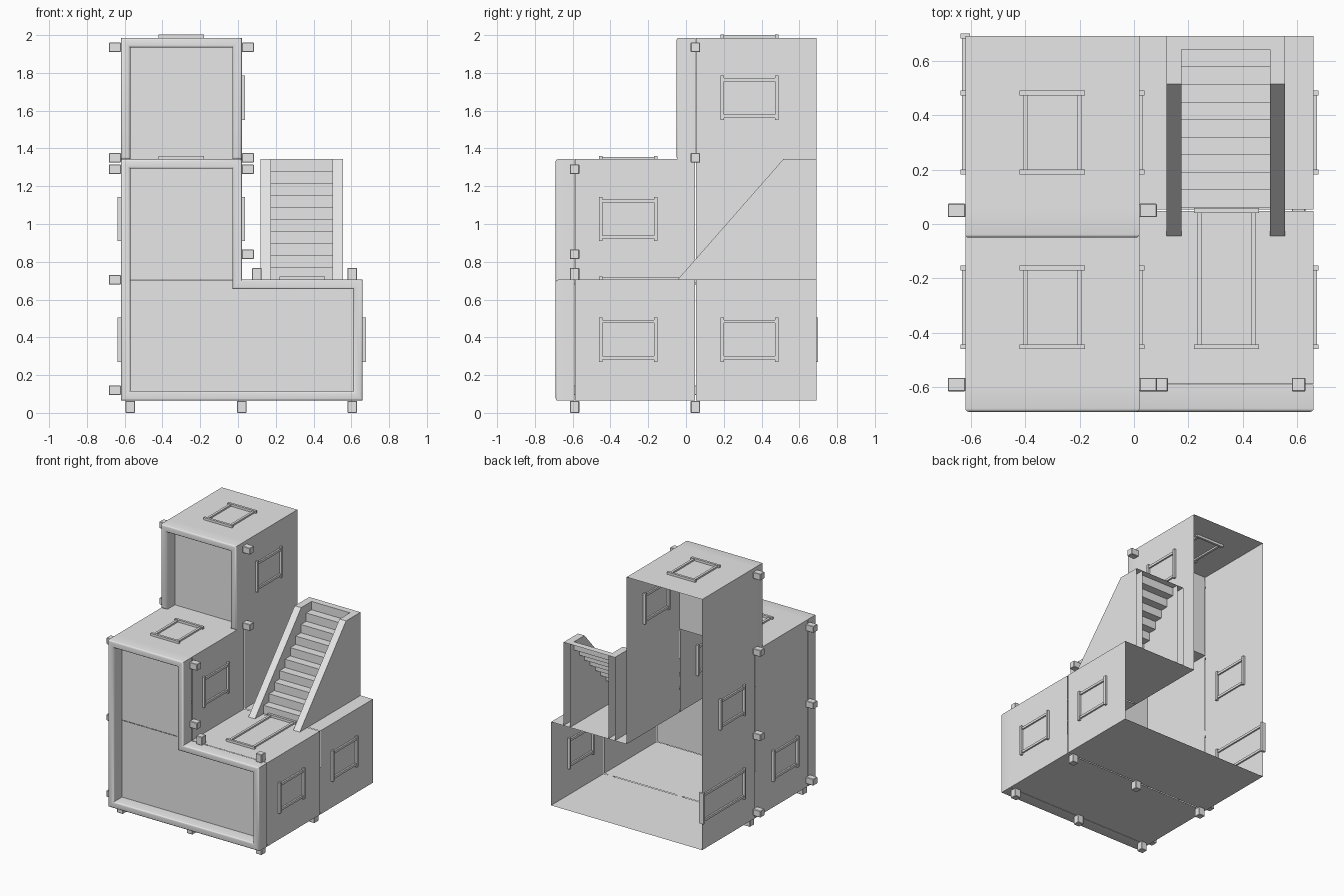
import bpy, bmesh, math
from mathutils import Vector

cube = bpy.data.objects.get("Cube")
if cube:
    bpy.data.objects.remove(cube, do_unlink=True)

grey = bpy.data.materials.new("plain grey")
grey.use_nodes = True
grey.diffuse_color = (0.8, 0.8, 0.8, 1)
grey.node_tree.nodes["Principled BSDF"].inputs["Base Color"].default_value = (0.8, 0.8, 0.8, 1)

# Shared layout: side planes, storey levels and depth lines
LEFT, MID, RIGHT = -0.62, 0.02, 0.66
Z0, Z1, Z2, Z3 = 0.065, 0.705, 1.343, 1.985
FRONT, PANEL, SPLIT, BACK = -0.69, -0.59, 0.05, 0.69
GAP, BEAM = 0.003, 0.05


def finish(name, bm):
    mesh = bpy.data.meshes.new(name)
    bm.to_mesh(mesh)
    bm.free()
    mesh.materials.append(grey)
    obj = bpy.data.objects.new(name, mesh)
    bpy.context.collection.objects.link(obj)
    return obj


def sheet(name, axis, pos, a, b, facing=1):
    """Thin flat panel perpendicular to an axis; a and b are its two spans."""
    bm = bmesh.new()
    verts = []
    for u, v in ((a[0], b[0]), (a[1], b[0]), (a[1], b[1]), (a[0], b[1])):
        co = [u, v]
        co.insert(axis, pos)
        verts.append(bm.verts.new(co))
    face = bm.faces.new(verts)
    face.normal_update()
    if face.normal[axis] * facing < 0:
        face.normal_flip()
    return finish(name, bm)


def add_box(bm, centre, size):
    made = bmesh.ops.create_cube(bm, size=1)["verts"]
    for v in made:
        v.co = Vector(c + p * s for c, p, s in zip(centre, v.co, size))


def peg(name, centre, axis):
    bm = bmesh.new()
    size = [0.05] * 3
    size[axis] = 0.064
    add_box(bm, centre, size)
    bmesh.ops.bevel(bm, geom=bm.edges[:], offset=0.003, segments=1, affect='EDGES')
    finish(name, bm)


def window(name, axis, pos, a, b, long_axis):
    """Four trim bars; the pair at the ends of long_axis overhangs and is thicker."""
    bm = bmesh.new()
    spans = dict(zip([i for i in range(3) if i != axis], (a, b)))
    for along in spans:
        other = next(i for i in spans if i != along)
        end = along == long_axis
        thick = 0.018
        for k, edge in enumerate(spans[along]):
            centre, size = [0] * 3, [0] * 3
            centre[axis], size[axis] = pos, 0.036 if end else 0.024
            centre[along] = edge + (thick / 2 if k == 0 else -thick / 2)
            size[along] = thick
            if not end:
                centre[along] += 0.012 if k == 0 else -0.012
            lo, hi = spans[other]
            centre[other] = (lo + hi) / 2
            size[other] = hi - lo if end else hi - lo - 2 * thick
            add_box(bm, centre, size)
    finish(name, bm)


def front_frame(name, outer, inner, closed, y):
    """Beam frame following an outline, rounded on its front edges."""
    bm = bmesh.new()
    rows = [[bm.verts.new((x, y, z)) for x, z in loop] for loop in (outer, inner)]
    n = len(outer)
    for i in range(n if closed else n - 1):
        j = (i + 1) % n
        bm.faces.new((rows[0][i], rows[0][j], rows[1][j], rows[1][i]))
    front = bm.faces[:]
    moved = bmesh.ops.extrude_face_region(bm, geom=front, use_keep_orig=True)["geom"]
    for v in moved:
        if isinstance(v, bmesh.types.BMVert):
            v.co.y += 0.1
    bmesh.ops.recalc_face_normals(bm, faces=bm.faces[:])
    rim = [e for e in bm.edges if all(abs(v.co.y - y) < 1e-5 for v in e.verts)
           and any(abs(f.normal.y) < 0.5 for f in e.link_faces)]
    bmesh.ops.bevel(bm, geom=rim, offset=0.012, segments=3, profile=0.5, affect='EDGES')
    obj = finish(name, bm)
    bpy.ops.object.select_all(action='DESELECT')
    obj.select_set(True)
    bpy.context.view_layer.objects.active = obj
    bpy.ops.object.shade_smooth_by_angle(angle=math.radians(40))


# Front frames
outer = [(LEFT, Z0), (RIGHT, Z0), (RIGHT, Z1), (MID, Z1), (MID, Z2), (LEFT, Z2)]
L, M, R = LEFT + BEAM, MID - BEAM, RIGHT - BEAM
inner = [(L, Z0 + BEAM), (R, Z0 + BEAM), (R, Z1 - BEAM), (M, Z1 - BEAM), (M, Z2 - BEAM), (L, Z2 - BEAM)]
front_frame("lower_front_frame", outer, inner, True, FRONT)
outer = [(LEFT, Z2), (LEFT, Z3), (MID, Z3), (MID, Z2)]
inner = [(L, Z2), (L, Z3 - BEAM), (M, Z3 - BEAM), (M, Z2)]
front_frame("tower_front_frame", outer, inner, False, -0.05)

# Recessed front panels
sheet("ground_front_panel", 1, PANEL, (LEFT, RIGHT), (Z0, Z1 - 0.001), -1)
sheet("middle_front_panel", 1, PANEL, (LEFT, MID), (Z1 + 0.001, Z2), -1)
sheet("tower_front_panel", 1, SPLIT, (LEFT, MID), (Z2, Z3), -1)

# Side walls, floors and roofs, split front and back
front_span = (PANEL + GAP, SPLIT - GAP)
back_span = (SPLIT + GAP, BACK)
for part, span in (("front", front_span), ("back", back_span)):
    sheet(part + "_floor", 2, Z0, (LEFT, RIGHT), span, -1)
    sheet(part + "_terrace", 2, Z1, (MID, RIGHT), span)
    sheet(part + "_right_wall", 0, RIGHT, span, (Z0, Z1))
    sheet(part + "_ground_left_wall", 0, LEFT, span, (Z0, Z1), -1)
    sheet(part + "_middle_left_wall", 0, LEFT, span, (Z1, Z2), -1)
    sheet(part + "_middle_right_wall", 0, MID, span, (Z1, Z2))
sheet("middle_roof", 2, Z2, (LEFT, MID), (PANEL, SPLIT))
sheet("tower_roof", 2, Z3, (LEFT, MID), (SPLIT, BACK))
for name, x, facing in (("tower_left_wall", LEFT, -1), ("tower_right_wall", MID, 1)):
    sheet(name, 0, x, back_span, (Z2, Z3), facing)

# Windows and hatches
near, far = (-0.46, -0.152), (0.182, 0.49)
low, middle, high = (0.27, 0.505), (0.91, 1.143), (1.55, 1.785)
for name, x, y, z in (
        ("right_front_window", RIGHT, near, low), ("right_back_window", RIGHT, far, low),
        ("middle_right_window", MID, near, middle), ("tower_right_window", MID, far, high),
        ("left_front_window", LEFT, near, low), ("left_wide_window", LEFT, (0.182, 0.7), low),
        ("middle_left_window", LEFT, far, middle)):
    window(name, 0, x, y, z, 1)
window("tower_skylight", 2, Z3, (-0.42, -0.18), far, 1)
window("middle_skylight", 2, Z2, (-0.42, -0.18), near, 1)
window("terrace_hatch", 2, Z1, (0.22, 0.46), (-0.46, 0.058), 1)

# Pegs at the joints
for y, levels in ((PANEL, (0.12, Z1, 1.29)), (SPLIT, (0.12, Z1, 1.35, 1.935))):
    for i, z in enumerate(levels):
        peg(f"left_peg_{i}", (LEFT - 0.032, y, z), 0)
for y, levels in ((PANEL, (0.84, 1.29)), (SPLIT, (1.35, 1.935))):
    for i, z in enumerate(levels):
        peg(f"right_peg_{i}", (MID + 0.032, y, z), 0)
for y in (PANEL, SPLIT):
    for i, x in enumerate((-0.57, MID, 0.605)):
        peg(f"foot_peg_{i}", (x, y, Z0 - 0.033), 2)
for i, x in enumerate((0.1, 0.605)):
    peg(f"terrace_peg_{i}", (x, PANEL, Z1 + 0.031), 2)

# Stair side walls: hollow shells open at the back and bottom
profile = [(-0.045, Z1), (0.515, Z2), (BACK, Z2), (BACK, Z1)]
for name, x0, x1 in (("left_stair_wall", 0.5, 0.555), ("right_stair_wall", 0.12, 0.175)):
    bm = bmesh.new()
    sides = [[bm.verts.new((x, y, z)) for y, z in profile] for x in (x0, x1)]
    bm.faces.new(sides[0])
    bm.faces.new(reversed(sides[1]))
    for i in range(2):
        bm.faces.new((sides[0][i], sides[1][i], sides[1][i + 1], sides[0][i + 1]))
    bmesh.ops.recalc_face_normals(bm, faces=bm.faces[:])
    finish(name, bm)

# Stair steps as one folded strip
steps = 10
rise, run = (Z2 - Z1) / steps, 0.0645
bm = bmesh.new()
path = [(0.06, Z1)]
for i in range(steps):
    path.append((0.06 + i * run, Z1 + (i + 1) * rise))
    path.append((min(0.06 + (i + 1) * run, BACK), Z1 + (i + 1) * rise))
path[-1] = (BACK, Z2)
rows = [[bm.verts.new((x, y, z)) for x in (0.175, 0.5)] for y, z in path]
for a, b in zip(rows, rows[1:]):
    bm.faces.new((a[0], a[1], b[1], b[0]))
finish("stair_steps", bm)
